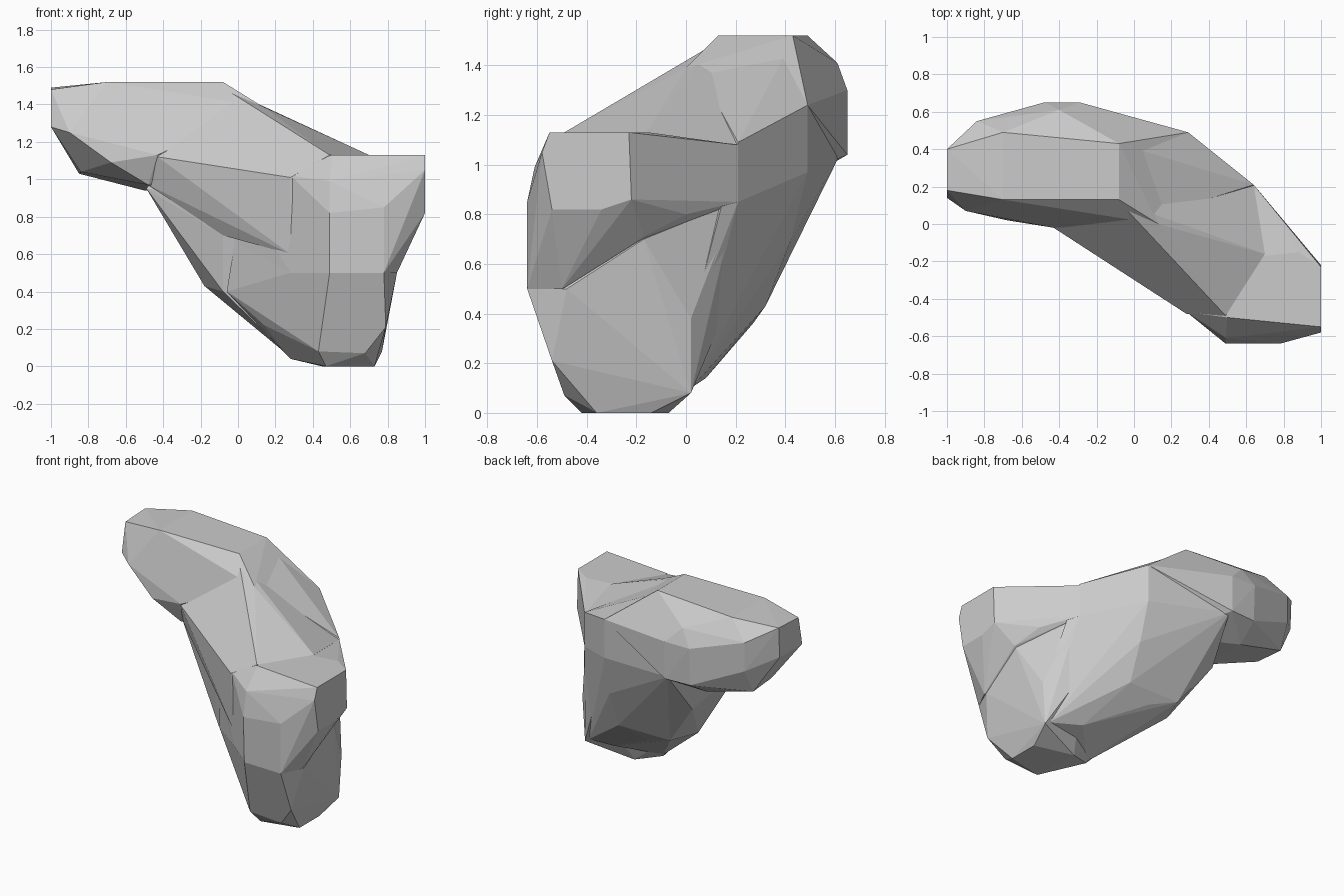
import bpy, bmesh


def hull(name, points):
    """Faceted stone lobe: convex hull around its corner points."""
    bm = bmesh.new()
    for p in points:
        bm.verts.new(p)
    res = bmesh.ops.convex_hull(bm, input=bm.verts[:])
    junk = {g for g in res["geom_interior"] + res["geom_unused"]
            if isinstance(g, bmesh.types.BMVert)}
    bmesh.ops.delete(bm, geom=list(junk), context='VERTS')
    bmesh.ops.dissolve_limit(bm, angle_limit=0.05, verts=bm.verts[:], edges=bm.edges[:])
    bmesh.ops.recalc_face_normals(bm, faces=bm.faces[:])
    me = bpy.data.meshes.new(name)
    bm.to_mesh(me)
    bm.free()
    ob = bpy.data.objects.new(name, me)
    bpy.context.collection.objects.link(ob)
    return ob


# Upper left overhanging lobe
upper = hull("rock", [
    (-1, .18, 1.48), (-1, .40, 1.49), (-1, .14, 1.28), (-1, .39, 1.28),
    (-.70, .13, 1.52), (-.70, .49, 1.52), (-.08, .13, 1.52), (-.08, .43, 1.52),
    (-.84, .55, 1.40), (-.84, .55, 1.20), (-.48, .65, 1.30), (-.29, .65, 1.30),
    (-.48, .64, 1.04), (-.29, .65, 1.04), (-.40, .61, 1.41),
    (-.90, .07, 1.25), (-.68, .02, 1.09), (-.43, -.02, 1.13),
    (-.85, .47, 1.03), (-.84, .25, 1.04), (-.48, .05, .97), (-.50, .48, .94),
    (.13, .00, 1.39), (.29, .49, 1.24), (.00, .30, .90)])

# Middle body sloping down from the upper lobe
middle = hull("middle_lobe", [
    (-.08, .14, 1.50), (-.08, .43, 1.50), (.13, .05, 1.38),
    (.29, .49, 1.24), (.29, .49, .97), (.64, .21, 1.09), (.64, .21, .85),
    (.02, -.23, .90),
    (-.08, -.15, .70), (-.08, -.10, .40), (-.33, .08, .72), (-.33, .40, .74),
    (-.49, .09, .95), (-.29, .62, 1.04), (-.18, .12, .43), (-.10, .32, .43),
    (.02, .08, .29), (.10, .43, .69), (.30, .42, .69), (.10, .27, .36),
    (.30, .32, .43), (.58, .18, .46), (.28, -.15, .05),
    (.50, .08, .14), (.78, .02, .36), (.74, .02, .10)])

# Saddle filling the front shoulder between the lobes
saddle = hull("saddle", [
    (.13, .00, 1.39), (-.08, .12, 1.49), (.45, -.28, 1.185), (.43, -.05, 1.20),
    (.49, -.49, 1.13), (.70, -.16, 1.13), (.64, .21, 1.08), (.28, -.48, 1.01),
    (.02, -.24, .94), (-.14, -.12, 1.12), (-.43, -.02, 1.12),
    (-.48, .07, .97), (-.08, -.15, .70), (.28, -.45, .60), (.30, .20, .80)])

# Right front cap
cap = hull("cap_lobe", [
    (1, -.55, 1.13), (1, -.23, 1.13), (1, -.22, .86), (1, -.34, .82),
    (1, -.54, .82), (1, -.58, 1.05), (.88, -.15, 1.13), (.50, -.50, 1.13),
    (.43, -.20, 1.13), (.28, -.47, 1.02), (.28, -.45, .50), (.49, -.61, .99),
    (.49, -.64, .82), (.78, -.64, .85), (.78, -.64, .50), (.49, -.63, .50),
    (.85, -.50, .50), (.87, -.17, .71), (.02, -.24, .94), (.0, -.18, .5),
    (.80, .02, 1.08), (.80, .00, .80), (.64, .21, 1.08), (.64, .21, .85)])

# Foot standing on the ground
foot = hull("foot_lobe", [
    (.78, -.64, .50), (.49, -.63, .50), (.28, -.45, .50), (.85, -.48, .50),
    (.86, -.17, .70), (.79, .02, .38), (.77, .02, .08), (.79, -.54, .21),
    (.79, -.30, .19), (.43, -.48, .08), (.68, -.49, .07),
    (.47, -.42, 0), (.73, -.36, 0), (.73, -.14, 0), (.45, -.07, 0),
    (.28, -.15, .04), (.14, -.22, .22), (-.06, -.12, .40), (.02, -.23, .90),
    (.64, .20, .85), (.58, .18, .46)])

# Merge the lobes into a single rock
parts = (middle, saddle, cap, foot)
for ob in parts:
    mod = upper.modifiers.new("union", 'BOOLEAN')
    mod.operation = 'UNION'
    mod.solver = 'EXACT'
    mod.object = ob
bpy.context.view_layer.update()
merged = bpy.data.meshes.new_from_object(
    upper.evaluated_get(bpy.context.evaluated_depsgraph_get()))
upper.modifiers.clear()
upper.data = merged
for ob in parts:
    bpy.data.objects.remove(ob)
